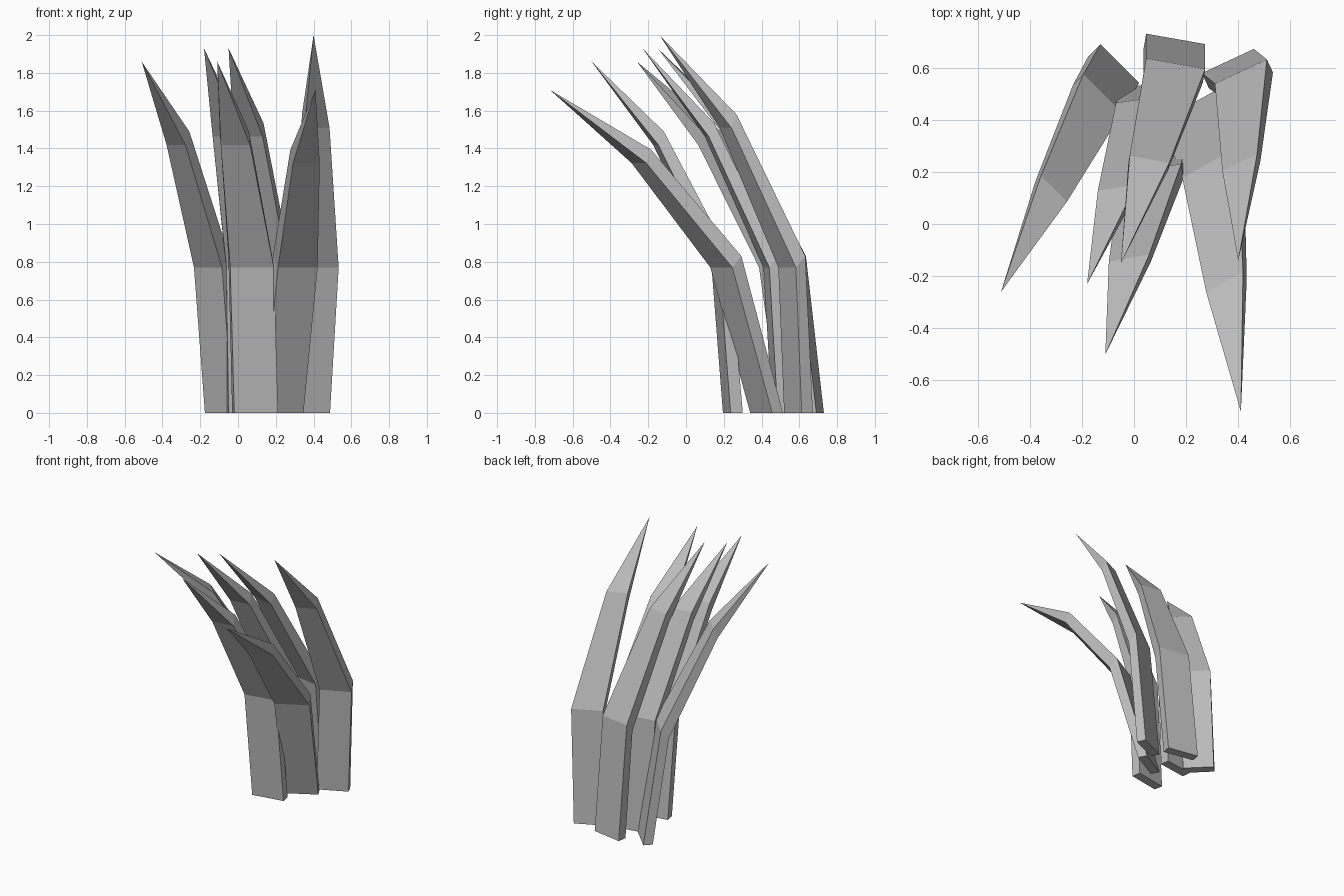
import bpy
from math import sin, cos, radians
from mathutils import Vector

cube = bpy.data.objects.get("Cube")
if cube:
    bpy.data.objects.remove(cube)

grey = bpy.data.materials.new("blade_grey")
grey.use_nodes = True
color = (0.5, 0.5, 0.5, 1)
grey.diffuse_color = color
grey.node_tree.nodes["Principled BSDF"].inputs["Base Color"].default_value = color


def blade(name, yaw, base, knee, tip, width):
    """Bent four-sided blade: base, knee and shoulder sections closing to a point."""
    a = radians(yaw)
    side = Vector((cos(a), sin(a), 0))
    front = Vector((sin(a), -cos(a), 0))
    base, knee, tip = Vector((*base, 0)), Vector((*knee, 0.83)), Vector(tip)
    shoulder = knee.lerp(tip, 0.48)
    shoulder.z = knee.z + (tip.z - knee.z) * 0.64
    # section: back centre, width, forward thickness, drop of the front edge
    sections = [(base, width, 0.065, 0), (knee, width, 0.055, 0.06),
                (shoulder, width * 0.67, 0.03, 0.07)]
    verts, faces = [], []
    for centre, w, thick, drop in sections:
        step = front * thick - Vector((0, 0, drop))
        half = side * w / 2
        verts += [centre - half, centre + half, centre + half + step, centre - half + step]
    verts.append(tip)
    faces.append((0, 1, 2, 3))
    for i in range(4):
        j = (i + 1) % 4
        for ring in (0, 4):
            faces.append((ring + j, ring + i, ring + i + 4, ring + j + 4))
        faces.append((8 + j, 8 + i, 12))
    mesh = bpy.data.meshes.new(name)
    mesh.from_pydata(verts, [], faces)
    mesh.materials.append(grey)
    mesh.update()
    obj = bpy.data.objects.new(name, mesh)
    bpy.context.collection.objects.link(obj)


# Six blades of the tuft
blade("right_blade", -45, (-0.055, 0.615), (-0.12, 0.50), (-0.51, -0.26, 1.86), 0.21)
blade("inner_right_blade", 8, (0.05, 0.535), (0.04, 0.48), (-0.18, -0.23, 1.93), 0.22)
blade("front_blade", 10, (0.085, 0.28), (0.065, 0.21), (-0.11, -0.50, 1.86), 0.235)
blade("back_blade", -10, (0.16, 0.71), (0.16, 0.615), (-0.05, -0.15, 1.93), 0.23)
blade("left_blade", 25, (0.36, 0.625), (0.41, 0.585), (0.40, -0.14, 2.0), 0.22)
blade("front_left_blade", 29, (0.21, 0.455), (0.29, 0.235), (0.41, -0.72, 1.71), 0.24)
